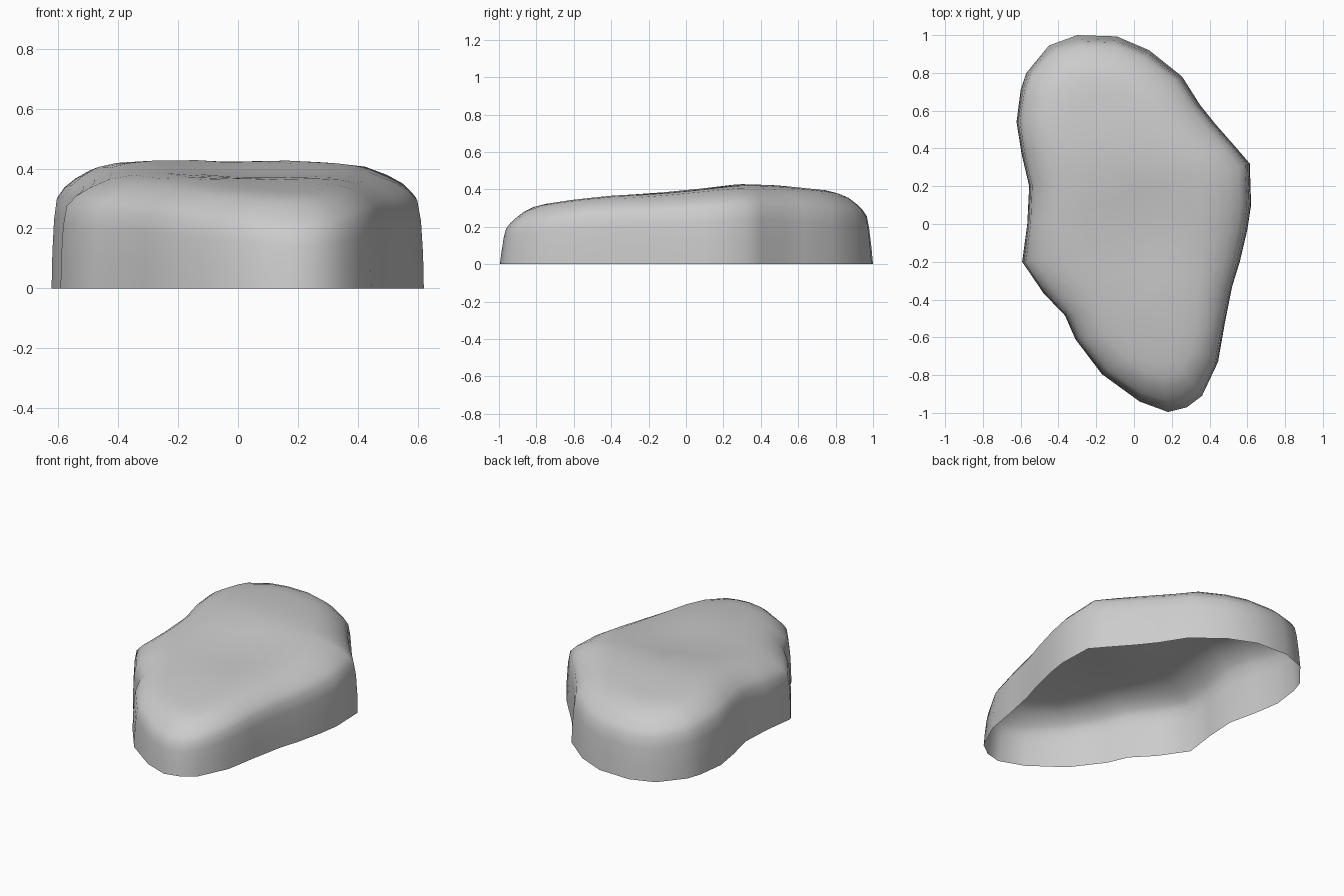
import bpy, bmesh
from math import exp
from mathutils import Vector

if "Cube" in bpy.data.objects:
    bpy.data.objects.remove(bpy.data.objects["Cube"])

# Plan outline of the rock, counter-clockwise from the front tip
OUTLINE = [(.18, -.995), (.28, -.97), (.36, -.91), (.445, -.73), (.48, -.53),
           (.52, -.33), (.56, -.2), (.6, -.03), (.62, .1), (.613, .32),
           (.54, .405), (.43, .53), (.35, .63), (.255, .78), (.08, .92),
           (-.09, .993), (-.3, 1.0), (-.45, .945), (-.57, .8), (-.6, .71),
           (-.622, .54), (-.595, .37), (-.555, .2), (-.565, 0), (-.592, -.2),
           (-.48, -.365), (-.365, -.485), (-.31, -.61), (-.17, -.795), (.03, -.94)]

# Height of the top along y
CREST = [(-1, .25), (-.87, .295), (-.8, .315), (-.6, .345), (-.4, .367), (-.2, .38),
         (0, .4), (.3, .431), (.5, .421), (.75, .395), (1, .35)]

# Rings: inset toward the spine, share of full height
RINGS = [(0, 0), (.004, .28), (.015, .55), (.035, .72), (.09, .81), (.17, .88),
         (.28, .95), (.42, .985), (.6, 1), (.78, 1), (.92, 1)]

SPINE_A, SPINE_B = Vector((.12, -.6)), Vector((-.17, .6))


def crest(x, y):
    for (y0, z0), (y1, z1) in zip(CREST, CREST[1:]):
        if y <= y1:
            z = z0 + (z1 - z0) * (y - y0) / (y1 - y0)
            break
    # shallow dip in the middle of the top
    return z - .02 * exp(-((x - .05) ** 2 + (y - .02) ** 2) / .06)


def spine_point(p):
    d = SPINE_B - SPINE_A
    s = max(0, min(1, (p - SPINE_A).dot(d) / d.dot(d)))
    return SPINE_A + d * s


bm = bmesh.new()
loops = []
for inset, share in RINGS:
    ring = []
    for xy in OUTLINE:
        p = Vector(xy)
        # the two ends lean inward more than the flanks
        t = min(.92, inset + .07 * share * (1 - inset) * abs(p.y) ** 4)
        q = p.lerp(spine_point(p), t)
        ring.append(bm.verts.new((q.x, q.y, share * crest(q.x, max(-1, min(1, q.y))))))
    loops.append(ring)

# Skin the rings; the underside stays open
n = len(OUTLINE)
for a, b in zip(loops, loops[1:]):
    for i in range(n):
        j = (i + 1) % n
        bm.faces.new((a[i], a[j], b[j], b[i]))
cap = bm.faces.new(loops[-1])
bmesh.ops.triangulate(bm, faces=[cap])
for f in bm.faces:
    f.smooth = True

mesh = bpy.data.meshes.new("rock")
bm.to_mesh(mesh)
bm.free()
rock = bpy.data.objects.new("rock", mesh)
bpy.context.collection.objects.link(rock)
